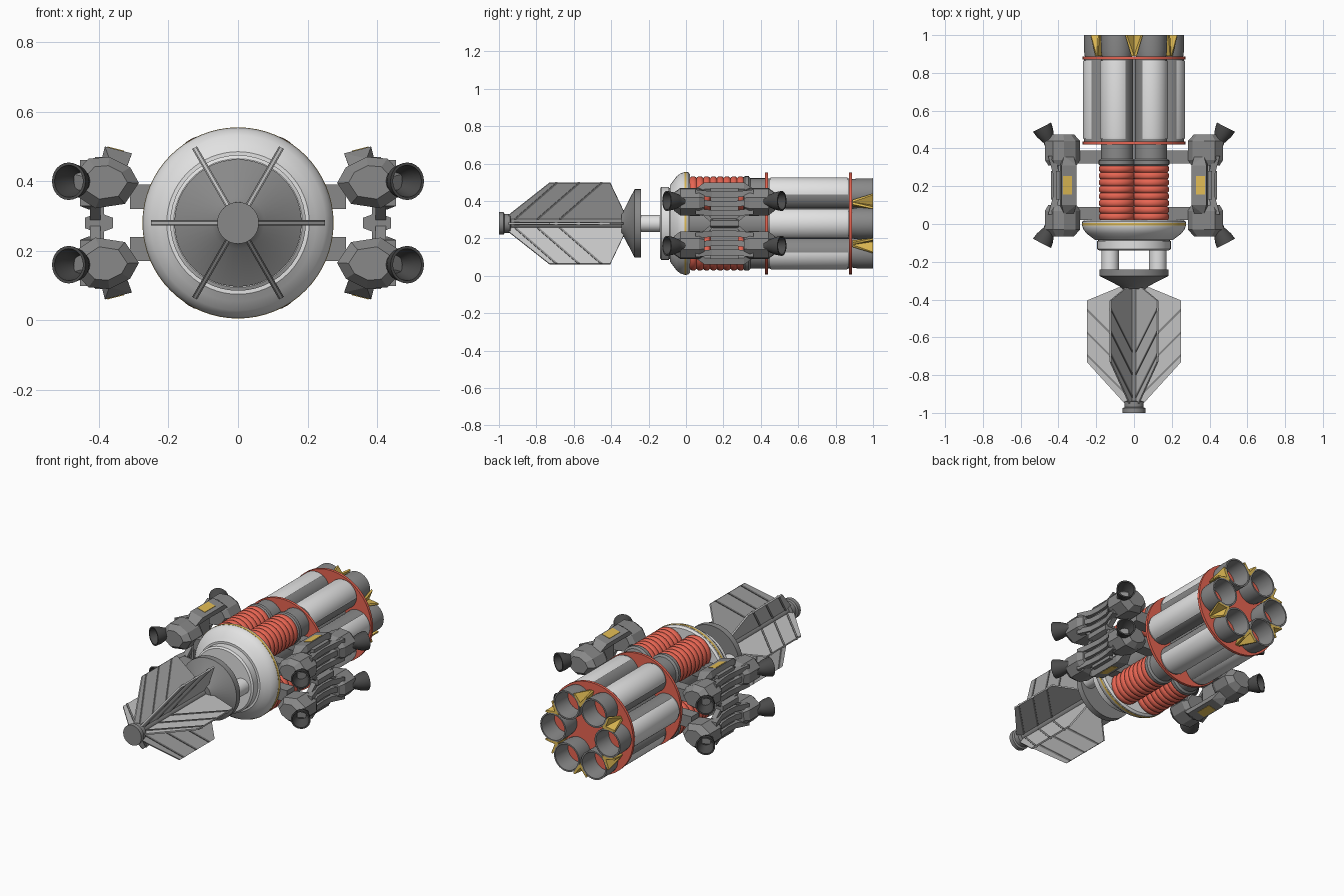
import bpy, bmesh, math
from mathutils import Vector, Matrix

if "Cube" in bpy.data.objects:
    bpy.data.objects.remove(bpy.data.objects["Cube"])

CZ, YC = 0.28, 0.205          # height of main axis, middle of the thruster frames


def material(name, rgb):
    m = bpy.data.materials.new(name)
    m.diffuse_color = (*rgb, 1)
    m.use_nodes = True
    m.node_tree.nodes["Principled BSDF"].inputs["Base Color"].default_value = m.diffuse_color
    return m


LIGHT = material("light_grey", (0.76, 0.76, 0.76))
FIN = material("fin_grey", (0.55, 0.55, 0.55))
MID = material("mid_grey", (0.25, 0.25, 0.25))
DARK = material("dark_grey", (0.07, 0.07, 0.07))
RED = material("red", (0.80, 0.13, 0.085))
YELLOW = material("yellow", (0.75, 0.50, 0.09))


def finish(name, bm, mat, smooth=False, mirror=None):
    bmesh.ops.recalc_face_normals(bm, faces=bm.faces)
    me = bpy.data.meshes.new(name)
    bm.to_mesh(me)
    bm.free()
    ob = bpy.data.objects.new(name, me)
    bpy.context.collection.objects.link(ob)
    me.materials.append(mat)
    if smooth:
        bpy.ops.object.select_all(action='DESELECT')
        ob.select_set(True)
        bpy.context.view_layer.objects.active = ob
        bpy.ops.object.shade_smooth_by_angle(angle=math.radians(35))
    if mirror:
        mod = ob.modifiers.new("mirror", 'MIRROR')
        mod.use_axis = mirror
        mod.mirror_object = frame_centre
        mod.use_mirror_merge = False
    return ob


def lathe(name, profile, mat, x=0, z=CZ, segs=32, arc=None, matrix=None, mirror=None):
    """Turn (y, radius) points about an axis parallel to y; arc gives a partial sweep."""
    a0, a1 = arc or (0, 2 * math.pi)
    n = segs + 1 if arc else segs
    bm = bmesh.new()
    rings = []
    for i in range(n):
        a = a0 + (a1 - a0) * i / segs
        rings.append([bm.verts.new((x + r * math.cos(a), y, z + r * math.sin(a))) for y, r in profile])
    for i in range(segs):
        p, q = rings[i], rings[(i + 1) % n]
        for k in range(len(profile) - 1):
            bm.faces.new((p[k], p[k + 1], q[k + 1], q[k]))
    bmesh.ops.remove_doubles(bm, verts=bm.verts, dist=1e-5)
    if matrix:
        bmesh.ops.transform(bm, matrix=matrix, verts=bm.verts)
    return finish(name, bm, mat, True, mirror)


def rod(name, y0, y1, r, mat, **kw):
    return lathe(name, [(y0, 0), (y0, r), (y1, r), (y1, 0)], mat, **kw)


def hull(name, pts, mat, mirror=None):
    bm = bmesh.new()
    for p in pts:
        bm.verts.new(p)
    res = bmesh.ops.convex_hull(bm, input=bm.verts)
    junk = [g for g in res["geom_interior"] if isinstance(g, bmesh.types.BMVert)]
    bmesh.ops.delete(bm, geom=junk, context='VERTS')
    bmesh.ops.dissolve_limit(bm, angle_limit=0.02, verts=bm.verts, edges=bm.edges)
    return finish(name, bm, mat, mirror=mirror)


def slab(name, poly, thick, mat, matrix):
    """Flat plate: (u, v) outline with thickness along the third axis."""
    bm = bmesh.new()
    f = bm.faces.new([bm.verts.new((u, v, -thick / 2)) for u, v in poly])
    ext = bmesh.ops.extrude_face_region(bm, geom=[f])
    bmesh.ops.translate(bm, vec=(0, 0, thick),
                        verts=[g for g in ext["geom"] if isinstance(g, bmesh.types.BMVert)])
    bmesh.ops.transform(bm, matrix=matrix, verts=bm.verts)
    return finish(name, bm, mat)


def box(name, xs, ys, zs, mat, mirror=None):
    return hull(name, [(x, y, z) for x in xs for y in ys for z in zs], mat, mirror)


# Mirror centre for the thruster frames
frame_centre = bpy.data.objects.new("frame_centre", None)
frame_centre.location = (0, YC, CZ)
frame_centre.hide_render = True
bpy.context.collection.objects.link(frame_centre)
bpy.context.view_layer.update()
XYZ, XZ = (True, True, True), (True, False, True)

# Nose spine, cap and flared dish
lathe("nose_cap", [(-1, 0), (-1, 0.06), (-0.975, 0.06), (-0.97, 0.05), (-0.94, 0.05), (-0.93, 0)], MID)
rod("nose_spine", -0.96, -0.32, 0.03, MID, segs=16)
lathe("front_dish", [(-0.345, 0), (-0.345, 0.06), (-0.33, 0.075), (-0.275, 0.183), (-0.24, 0.183),
                     (-0.24, 0)], MID, segs=48)

# Six radiator fins with slanted ribs
for k in range(6):
    m = Matrix.Translation((0, 0, CZ)) @ Matrix.Rotation(k * math.pi / 3, 4, 'Y')
    slab("fin", [(0.01, -0.96), (0.05, -0.95), (0.25, -0.73), (0.25, -0.405), (0.08, -0.335),
                 (0.01, -0.335)], 0.009, FIN, m)
    for y in (-0.46, -0.58, -0.70):
        slab("fin_rib", [(0.25, y), (0.25, y + 0.014), (0.03, y - 0.206), (0.03, y - 0.22)],
             0.016, MID, m)

# Twin connecting rods
for s in (-1, 1):
    rod("connecting_rod", -0.25, -0.12, 0.046, LIGHT, x=s * 0.126)

# Domed front hull with yellow band
lathe("front_collar", [(-0.14, 0), (-0.14, 0.185), (-0.132, 0.195), (-0.09, 0.195), (-0.09, 0)], LIGHT, segs=48)
rod("collar_groove", -0.095, -0.075, 0.19, MID, segs=48)
lathe("hull_dome", [(-0.085, 0), (-0.085, 0.205), (-0.07, 0.225), (-0.05, 0.252), (-0.03, 0.267),
                    (-0.01, 0.274), (0.012, 0.274), (0.022, 0.262), (0.022, 0)], LIGHT, segs=64)
rod("yellow_band", -0.009, 0.004, 0.275, YELLOW, segs=64)
rod("core", 0.0, 0.87, 0.115, MID)

# Red mounting discs
for y in (0.43, 0.88):
    rod("mounting_disc", y - 0.008, y + 0.008, 0.272, RED, segs=64)

# Six engine tubes around the core
RIBS = 8
bellows = [(0.02, 0)]
for i in range(RIBS * 6 + 1):
    bellows.append((0.02 + 0.29 * i / (RIBS * 6), 0.087 + 0.009 * abs(math.sin(math.pi * i / 6)) ** 0.5))
bellows.append((0.31, 0))
for k in range(6):
    a = k * math.pi / 3
    x, z = 0.18 * math.cos(a), CZ + 0.18 * math.sin(a)
    if k % 3:   # side tubes give way to the thruster mounts
        lathe("red_bellows", bellows, RED, x=x, z=z)
        lathe("bellows_collar", [(0.305, 0), (0.305, 0.088), (0.315, 0.097), (0.335, 0.097), (0.345, 0.086),
                                 (0.425, 0.086), (0.425, 0)], MID, x=x, z=z)
    rod("engine_tube", 0.435, 0.875, 0.084, MID, x=x, z=z)
    w = math.radians(60)
    lathe("tube_panel", [(0.45, 0.082), (0.45, 0.088), (0.46, 0.09), (0.855, 0.09), (0.865, 0.088),
                         (0.865, 0.082)], LIGHT, x=x, z=z, segs=16, arc=(a - w, a + w))
    lathe("rear_nozzle", [(0.885, 0.07), (0.885, 0.08), (0.92, 0.085), (1.0, 0.085), (1.0, 0.076),
                          (0.885, 0.07)], MID, x=x, z=z)
    # Yellow V-shaped wedge between neighbouring nozzles
    b = a + math.pi / 6
    rad, tan = Vector((math.cos(b), 0, math.sin(b))), Vector((-math.sin(b), 0, math.cos(b)))
    for s in (-1, 1):
        hull("nozzle_wedge", [Vector((0, y, CZ)) + rad * r + tan * (t * s) for y, t, r in
                              ((1.0, 0.047, 0.238), (1.0, 0.037, 0.242), (1.0, 0, 0.165), (1.0, 0, 0.195),
                               (0.89, 0.014, 0.228), (0.89, 0, 0.228), (0.89, 0, 0.18))], YELLOW)

# Thruster pods: faceted block, arm and bell, mirrored to all eight corners
section = [(0.43, 0.465), (0.37, 0.47), (0.31, 0.44), (0.285, 0.395), (0.325, 0.335),
           (0.41, 0.322), (0.468, 0.36), (0.472, 0.42)]
pod = []
for y, s in ((-0.065, 0.65), (-0.03, 1), (0.07, 1), (0.1, 0.8)):
    pod += [(0.38 + (x - 0.38) * s, y, 0.398 + (z - 0.398) * s) for x, z in section]
hull("thruster_pod", pod, MID, XYZ)
box("pod_arm", (0.1, 0.31), (0.02, 0.09), (0.32, 0.39), MID, XYZ)
aim = Vector((0, 1, 0)).rotation_difference(Vector((0.45, -0.89, 0))).to_matrix().to_4x4()
lathe("thruster_bell", [(-0.03, 0), (-0.03, 0.034), (0.015, 0.03), (0.03, 0.036), (0.06, 0.048), (0.095, 0.054),
                        (0.095, 0.046), (0.06, 0.04), (0.02, 0.022), (0.015, 0)], DARK, z=0, segs=24,
      matrix=Matrix.Translation((0.444, -0.018, 0.40)) @ aim, mirror=XYZ)

# Frame bars bowing inward between front and rear pods
for z in (0.335, 0.385, 0.435):
    for (ya, xa), (yb, xb) in (((0.05, 0.455), (0.14, 0.43)), ((0.14, 0.43), (YC, 0.425))):
        hull("frame_bar", [(x - d, y, h + dz) for y, x, dz in ((ya, xa, 0.01 * (ya < 0.1)), (yb, xb, 0))
                           for d in (0, 0.035) for h in (z - 0.016, z + 0.016)], MID, XYZ)
box("frame_spine", (0.385, 0.412), (0.13, YC), (CZ, 0.47), MID, XYZ)
hull("frame_hinge", [(x, y, z) for y in (0.13, 0.28)
                     for x, z in ((0.36, 0.265), (0.36, 0.295), (0.40, 0.31), (0.44, 0.295),
                                  (0.44, 0.265), (0.40, 0.25))], MID, XZ)
hull("hinge_strut", [(x, y, z) for x in (0.395, 0.425)
                     for y, z in ((0.07, 0.34), (0.10, 0.34), (0.14, CZ), (0.17, CZ))], MID, XYZ)

# Outer yoke carrying the yellow plate
yoke = [(0.383, 0.50), (0.305, 0.48), (0.318, 0.444), (0.392, 0.464)]
hull("yoke", [(x, y, z) for x, z in yoke for y in (0.10, YC)] +
     [(0.37, 0.05, 0.465), (0.32, 0.05, 0.44), (0.37, 0.05, 0.43)], MID, XYZ)
hull("yoke_plate", [(x, y, z + d) for x, z in ((0.328, 0.4859), (0.376, 0.4982)) for d in (-0.002, 0.002)
                    for y in (0.155, YC)], YELLOW, XYZ)
